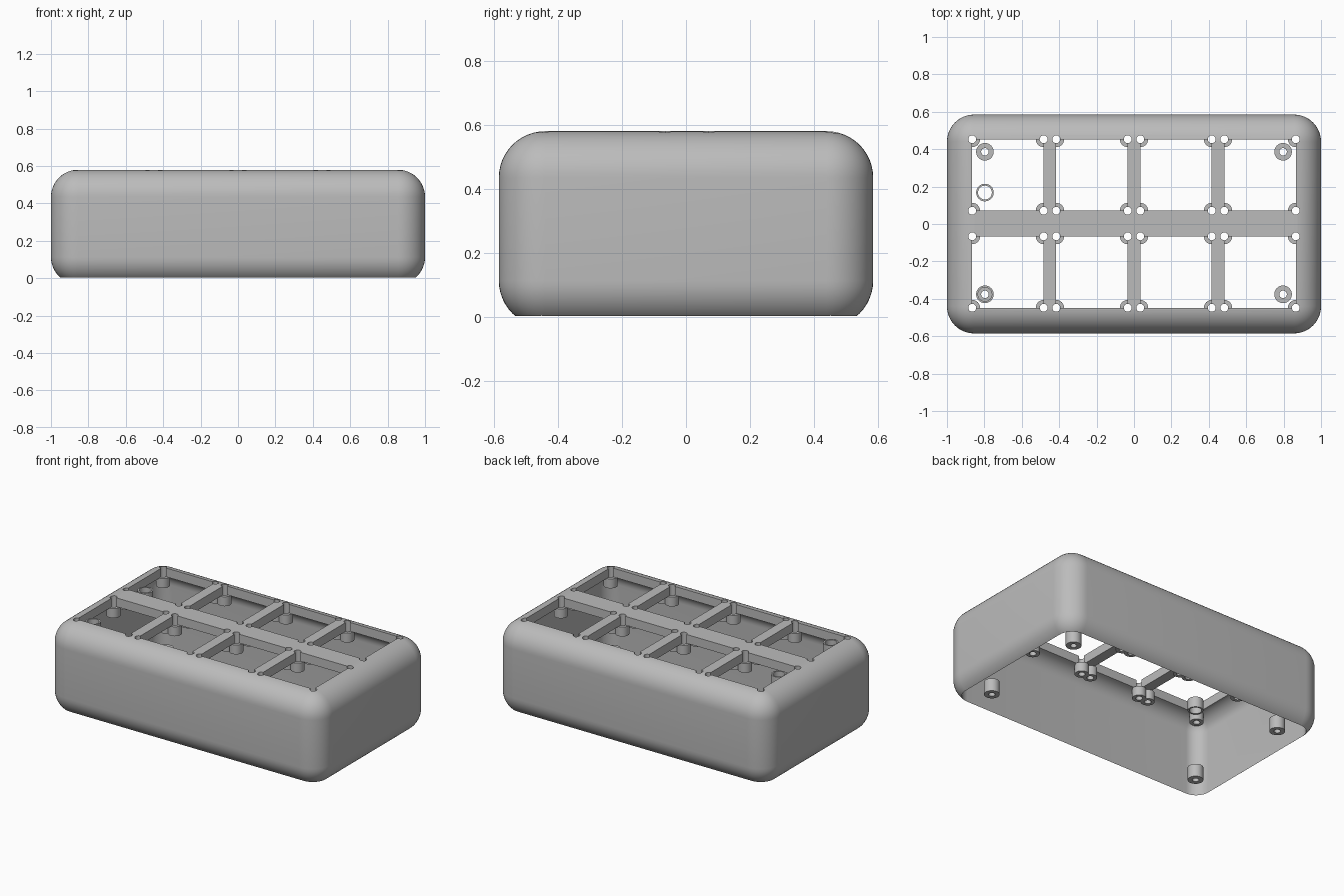
import bpy, bmesh, math
from mathutils import Matrix, Vector

cube = bpy.data.objects.get("Cube")
if cube:
    bpy.data.objects.remove(cube, do_unlink=True)

# Single plain plastic colour
grey = bpy.data.materials.new("grey plastic")
grey.use_nodes = True
colour = (0.5, 0.5, 0.5, 1)
grey.diffuse_color = colour
grey.node_tree.nodes["Principled BSDF"].inputs["Base Color"].default_value = colour

TOP, SLAB = 0.58, 0.522          # top face and underside of the top plate
COLS = [-0.674 + 0.4493 * i for i in range(4)]
ROWS = [-0.257, 0.262]
HALF = 0.191                      # half width of each window
CORNERS = [(cx + sx * HALF, cy + sy * HALF)
           for cx in COLS for cy in ROWS for sx in (-1, 1) for sy in (-1, 1)]


def finish(name, bm):
    bmesh.ops.recalc_face_normals(bm, faces=bm.faces)
    mesh = bpy.data.meshes.new(name)
    bm.to_mesh(mesh)
    bm.free()
    obj = bpy.data.objects.new(name, mesh)
    bpy.context.collection.objects.link(obj)
    mesh.materials.append(grey)
    return obj


def box(bm, lo, hi):
    lo, hi = Vector(lo), Vector(hi)
    size = hi - lo
    mat = Matrix.Translation((lo + hi) / 2) @ Matrix.Diagonal((*size, 1))
    return bmesh.ops.create_cube(bm, size=1, matrix=mat)


def rounded_box(lo, hi, radius):
    bm = bmesh.new()
    box(bm, lo, hi)
    bmesh.ops.bevel(bm, geom=bm.edges[:], offset=radius, segments=12,
                    profile=0.5, affect='EDGES')
    return bm


def tube(bm, x, y, z0, z1, outer, inner, sides=32):
    """Hollow cylinder made by sweeping a rectangle around a vertical axis."""
    rings = []
    for i in range(sides):
        a = 2 * math.pi * i / sides
        rings.append([bm.verts.new((x + r * math.cos(a), y + r * math.sin(a), z))
                      for r, z in ((outer, z0), (outer, z1), (inner, z1), (inner, z0))])
    for i in range(sides):
        a, b = rings[i], rings[(i + 1) % sides]
        for j in range(4):
            k = (j + 1) % 4
            bm.faces.new((a[j], b[j], b[k], a[k]))


def smooth(obj):
    bpy.ops.object.select_all(action='DESELECT')
    obj.select_set(True)
    bpy.context.view_layer.objects.active = obj
    bpy.ops.object.shade_smooth_by_angle(angle=math.radians(30))


def cut(target, cutter):
    cutter.hide_render = True
    mod = target.modifiers.new("cut", 'BOOLEAN')
    mod.operation, mod.solver, mod.object = 'DIFFERENCE', 'EXACT', cutter
    bpy.context.view_layer.objects.active = target
    bpy.ops.object.modifier_apply(modifier=mod.name)
    bpy.data.objects.remove(cutter, do_unlink=True)


# Outer shell, trimmed flat at the base
bm = rounded_box((-1, -0.585, -0.032), (1, 0.585, TOP), 0.145)
bmesh.ops.bisect_plane(bm, geom=bm.verts[:] + bm.edges[:] + bm.faces[:],
                       plane_co=(0, 0, 0), plane_no=(0, 0, 1), clear_inner=True)
bmesh.ops.holes_fill(bm, edges=[e for e in bm.edges if e.is_boundary])
shell = finish("case_shell", bm)

# Hollow interior, open below
cut(shell, finish("cavity_cutter", rounded_box((-0.949, -0.534, -0.4),
                                               (0.949, 0.534, SLAB), 0.094)))

# Eight windows in the top plate
bm = bmesh.new()
for cx in COLS:
    for cy in ROWS:
        box(bm, (cx - HALF, cy - HALF, 0.4), (cx + HALF, cy + HALF, 0.7))
cut(shell, finish("window_cutter", bm))

# Round relief holes at every window corner
bm = bmesh.new()
for x, y in CORNERS:
    bmesh.ops.create_cone(bm, cap_ends=True, segments=32, radius1=0.021, radius2=0.021,
                          depth=0.3, matrix=Matrix.Translation((x, y, 0.55)))
cut(shell, finish("hole_cutter", bm))
smooth(shell)

# Screw bosses hanging under the window corners
bm = bmesh.new()
for x, y in CORNERS:
    tube(bm, x, y, 0.46, SLAB, 0.042, 0.021)
smooth(finish("window_bosses", bm))

# Standoffs near the base corners
bm = bmesh.new()
for x in (-0.797, 0.797):
    for y in (-0.376, 0.386):
        tube(bm, x, y, 0.005, 0.09, 0.047, 0.02)
smooth(finish("base_standoffs", bm))

# Two thin collars near the top plate
bm = bmesh.new()
for y in (-0.376, 0.168):
    tube(bm, -0.797, y, 0.485, 0.555, 0.047, 0.037)
smooth(finish("collars", bm))
